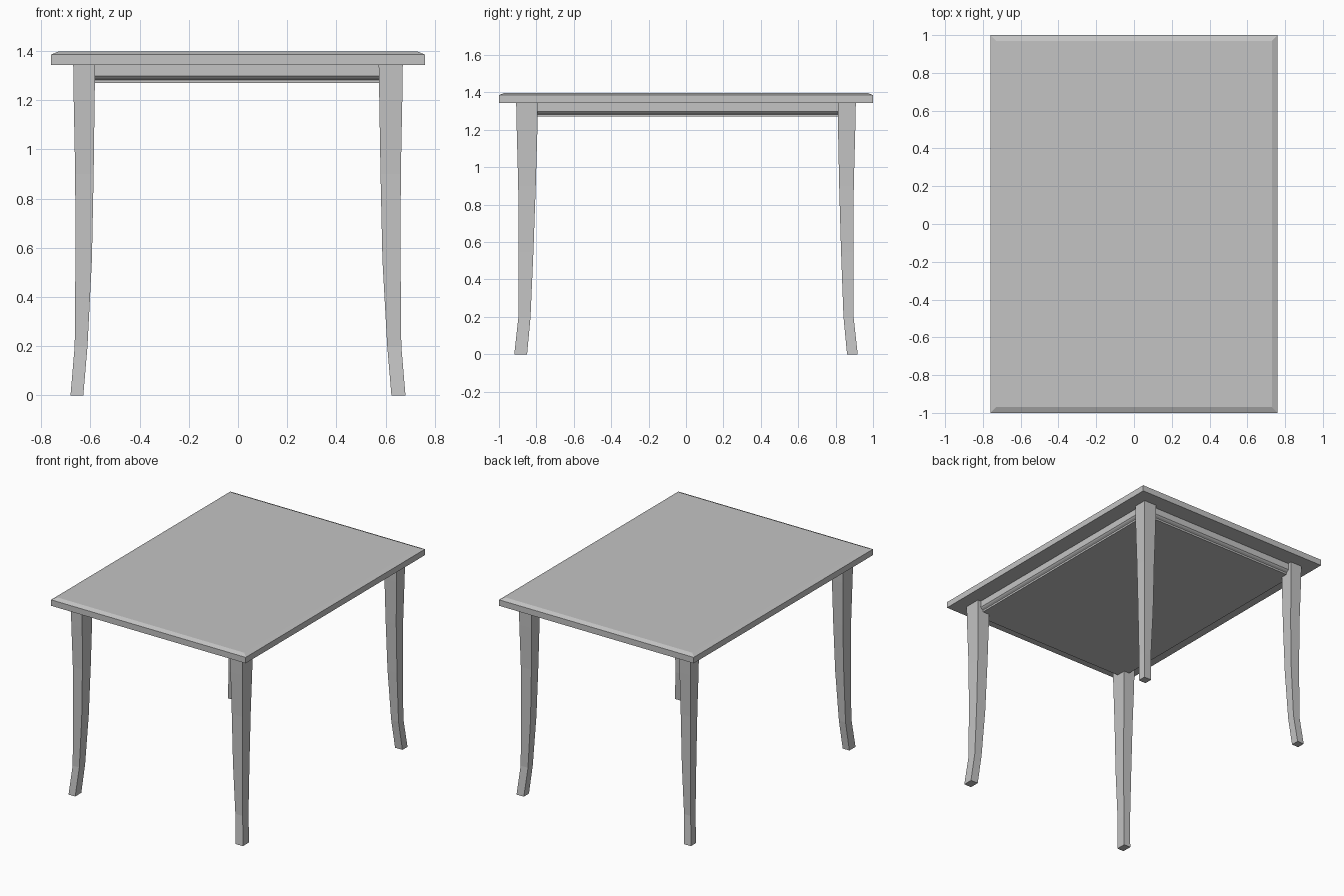
import bpy
import bmesh

cube = bpy.data.objects.get("Cube")
if cube:
    bpy.data.objects.remove(cube, do_unlink=True)

# One plain grey for the whole table
grey = bpy.data.materials.new("plain grey")
grey.use_nodes = True
colour = (0.55, 0.55, 0.55, 1)
grey.diffuse_color = colour
grey.node_tree.nodes["Principled BSDF"].inputs["Base Color"].default_value = colour


def loft(name, sections):
    """Stack rectangles (z, x0, x1, y0, y1) into one closed solid."""
    bm = bmesh.new()
    rings = []
    for z, x0, x1, y0, y1 in sections:
        corners = ((x0, y0), (x1, y0), (x1, y1), (x0, y1))
        rings.append([bm.verts.new((x, y, z)) for x, y in corners])
    for a, b in zip(rings, rings[1:]):
        for i in range(4):
            j = (i + 1) % 4
            bm.faces.new((a[i], a[j], b[j], b[i]))
    bm.faces.new(rings[0])
    bm.faces.new(rings[-1])
    bmesh.ops.recalc_face_normals(bm, faces=bm.faces)
    mesh = bpy.data.meshes.new(name)
    bm.to_mesh(mesh)
    bm.free()
    mesh.materials.append(grey)
    obj = bpy.data.objects.new(name, mesh)
    bpy.context.collection.objects.link(obj)
    return obj


def slab(name, half_x, half_y, profile):
    """Centred slab whose edge follows (z, inset) steps."""
    loft(name, [(z, d - half_x, half_x - d, d - half_y, half_y - d)
                for z, d in profile])


# Table top with a chamfered upper edge
slab("table_top", 0.76, 1.0, [(1.343, 0), (1.385, 0), (1.398, 0.03)])

# Apron with a stepped moulding along its lower edge
slab("apron", 0.645, 0.88,
     [(1.27, 0.02), (1.283, 0.02), (1.29, 0.008), (1.298, 0), (1.345, 0)])

# Tapered legs with feet that kick outwards: z, outer x, width x, outer y, width y
LEG = [(0, 0.681, 0.052, 0.918, 0.057),
       (0.2, 0.664, 0.052, 0.896, 0.054),
       (0.55, 0.661, 0.067, 0.895, 0.066),
       (0.9, 0.662, 0.075, 0.897, 0.078),
       (1.2, 0.668, 0.085, 0.905, 0.092),
       (1.345, 0.67, 0.089, 0.908, 0.096)]

for side, sx, wide in (("right", -1, 1.0), ("left", 1, 1.1)):
    for end, sy, deep in (("front", -1, 1.2), ("back", 1, 1.0)):
        loft(f"{end}_{side}_leg",
             [(z, sx * x, sx * (x - w * wide), sy * y, sy * (y - d * deep))
              for z, x, w, y, d in LEG])
